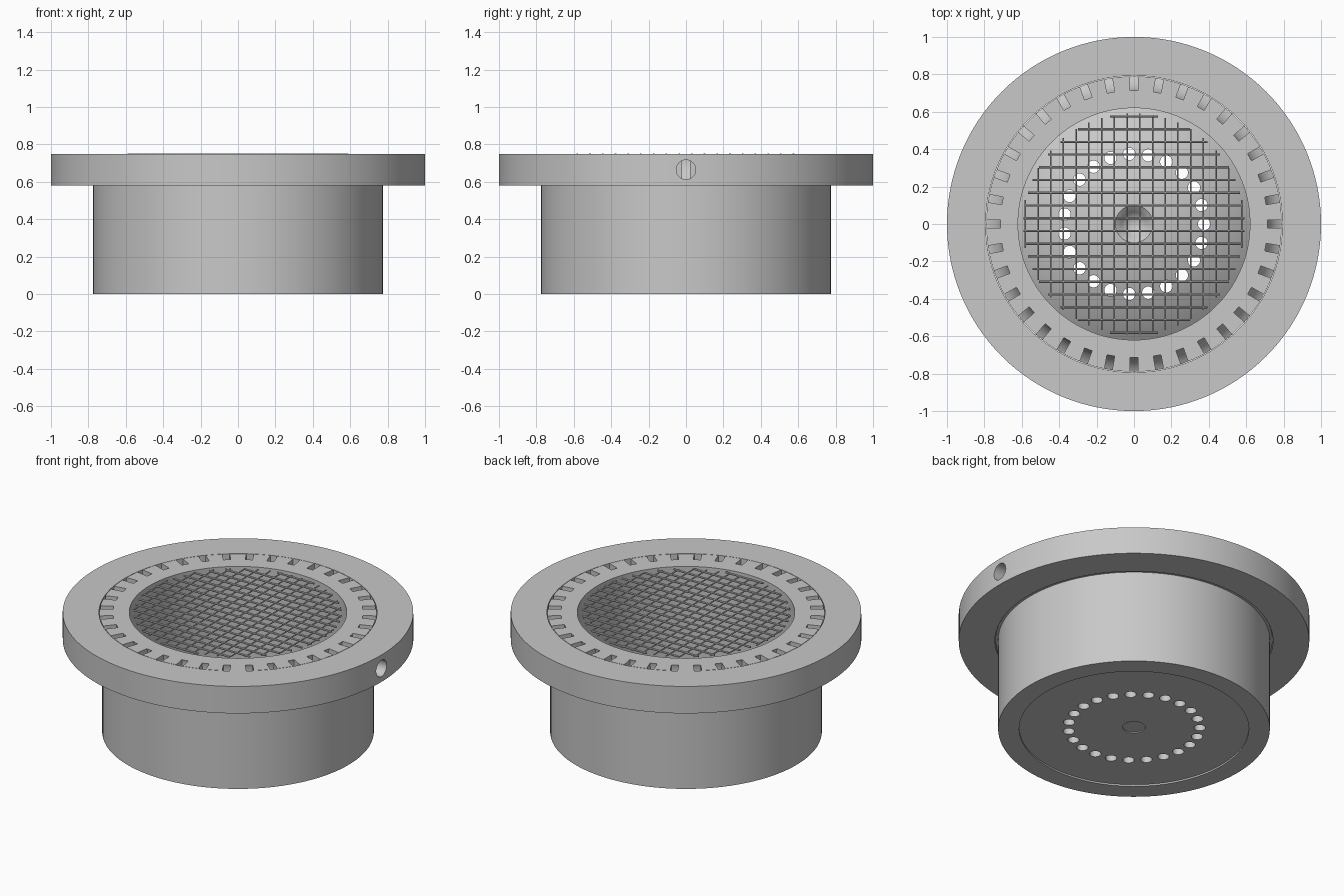
import bpy, bmesh, math
from mathutils import Matrix, Vector

cube = bpy.data.objects.get("Cube")
if cube:
    bpy.data.objects.remove(cube, do_unlink=True)

SEGMENTS = 128
TOP = 0.75


def make_material(name, colour):
    mat = bpy.data.materials.new(name)
    mat.use_nodes = True
    mat.diffuse_color = colour
    mat.node_tree.nodes["Principled BSDF"].inputs["Base Color"].default_value = colour
    return mat


grey = make_material("plain grey", (0.58, 0.58, 0.58, 1))


def finish(name, bm):
    bmesh.ops.recalc_face_normals(bm, faces=bm.faces)
    mesh = bpy.data.meshes.new(name)
    bm.to_mesh(mesh)
    bm.free()
    obj = bpy.data.objects.new(name, mesh)
    bpy.context.collection.objects.link(obj)
    mesh.materials.append(grey)
    return obj


def activate(obj):
    bpy.ops.object.select_all(action='DESELECT')
    obj.select_set(True)
    bpy.context.view_layer.objects.active = obj


def lathe(name, profile, closed=False):
    """Spin an (r, z) profile about the vertical axis."""
    bm = bmesh.new()
    verts = [bm.verts.new((r, 0, z)) for r, z in profile]
    edges = [bm.edges.new(pair) for pair in zip(verts, verts[1:])]
    if closed:
        edges.append(bm.edges.new((verts[-1], verts[0])))
    bmesh.ops.spin(bm, geom=verts + edges, cent=(0, 0, 0), axis=(0, 0, 1),
                   angle=math.tau, steps=SEGMENTS)
    bmesh.ops.remove_doubles(bm, verts=bm.verts, dist=1e-4)
    return finish(name, bm)


def add_rod(bm, centre, direction, radius, length, sides):
    turn = Vector((0, 0, 1)).rotation_difference(Vector(direction)).to_matrix().to_4x4()
    bmesh.ops.create_cone(bm, cap_ends=True, segments=sides, radius1=radius, radius2=radius,
                          depth=length, matrix=Matrix.Translation(centre) @ turn)


def cut(obj, bm):
    cutter = finish("cutter", bm)
    cutter.hide_render = True
    mod = obj.modifiers.new("cut", 'BOOLEAN')
    mod.operation, mod.solver, mod.object = 'DIFFERENCE', 'EXACT', cutter
    activate(obj)
    bpy.ops.object.modifier_apply(modifier=mod.name)
    bpy.data.objects.remove(cutter, do_unlink=True)


def smooth(obj):
    activate(obj)
    bpy.ops.object.shade_smooth_by_angle(angle=math.radians(25))


# Body: deep cup with a thick lip, a domed floor and a conical pit in the middle
cup_r, base, height = 0.62, 0.1, 0.2
sphere_r = (cup_r ** 2 + height ** 2) / (2 * height)
rim_angle = math.asin(cup_r / sphere_r)
pit_angle = math.asin(0.1 / sphere_r)
dome = []
for i in range(17):
    a = rim_angle + (pit_angle - rim_angle) * i / 16
    dome.append((sphere_r * math.sin(a), base + height - sphere_r * (1 - math.cos(a))))
underside = [(0, 0.016), (0.065, 0.016), (0.065, 0.01), (0.655, 0.01), (0.655, 0)]
outside = [(0.775, 0), (0.775, 0.585), (0.79, 0.585), (0.79, TOP), (cup_r, TOP)]
pit = [(0.065, base + height - 0.03), (0, base + height - 0.14)]
body = lathe("body", underside + outside + dome + pit)

# Ring of vertical holes through the dome
holes = bmesh.new()
for i in range(23):
    a = math.tau * i / 23
    add_rod(holes, (0.375 * math.cos(a), 0.375 * math.sin(a), 0.4), (0, 0, 1), 0.033, 1.2, 24)
cut(body, holes)

# Curved slots around the rim
slots = bmesh.new()
for i in range(36):
    a = math.tau * i / 36
    add_rod(slots, (0.85 * math.cos(a), 0.85 * math.sin(a), 0.715),
            (-math.sin(a), math.cos(a), 0), 0.141, 0.042, 48)
cut(body, slots)
smooth(body)

# Flange ring with a radial side hole
flange = lathe("flange_ring", [(0.793, 0.58), (1, 0.58), (1, TOP), (0.793, TOP)], closed=True)
side_hole = bmesh.new()
add_rod(side_hole, (0.9, 0, 0.665), (1, 0, 0), 0.052, 0.4, 32)
cut(flange, side_hole)
smooth(flange)

# Wire screen across the cup opening
screen = bmesh.new()
for i in range(-9, 9):
    offset = 0.068 * (i + 0.5)
    length = 2 * math.sqrt(0.592 ** 2 - offset ** 2)
    add_rod(screen, (0, offset - 0.003, 0.746), (1, 0, 0), 0.006, length, 8)
    add_rod(screen, (offset - 0.003, 0, 0.746), (0, 1, 0), 0.004, length, 8)
smooth(finish("wire_screen", screen))
